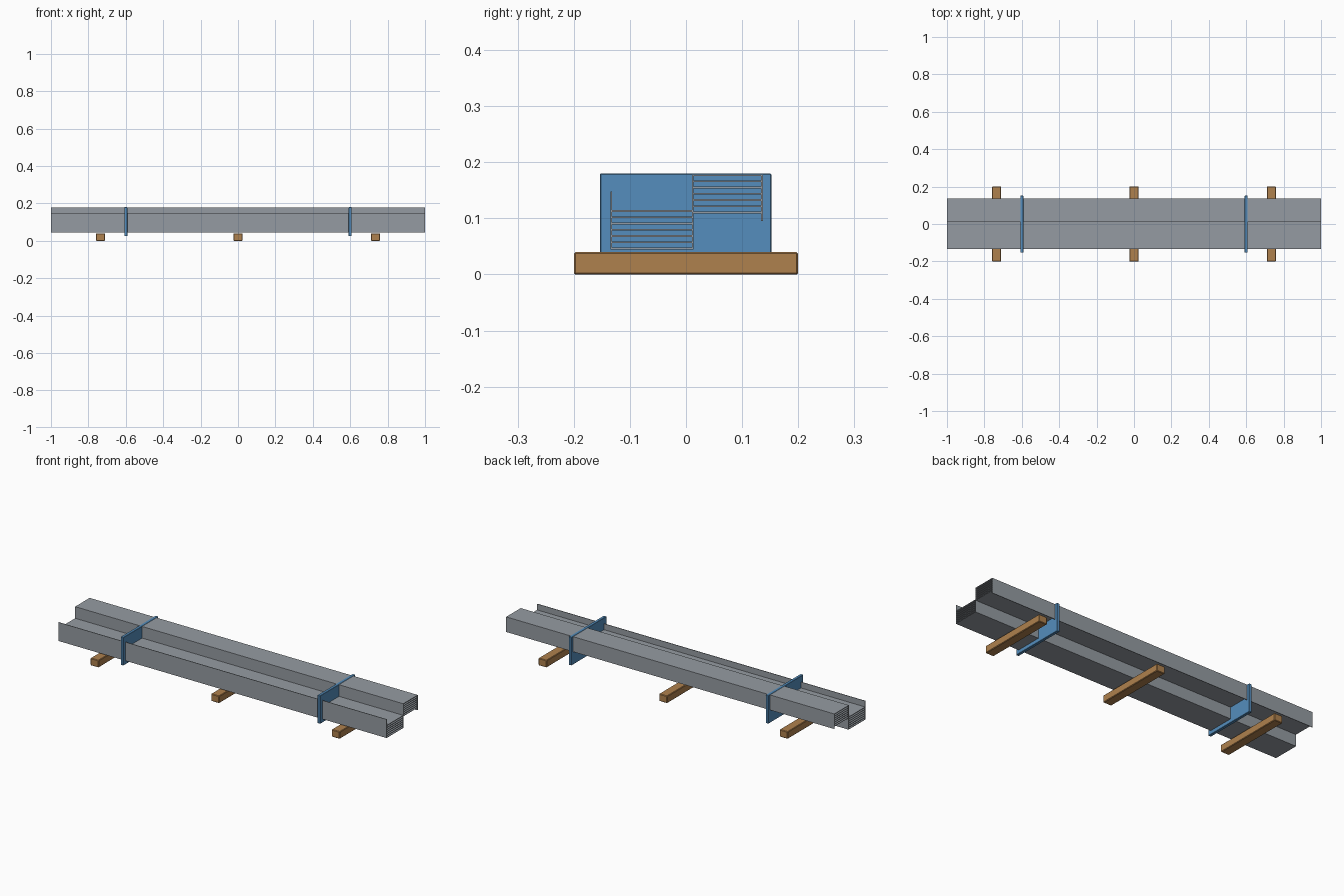
import bpy, bmesh

if "Cube" in bpy.data.objects:
    bpy.data.objects.remove(bpy.data.objects["Cube"])


def material(name, rgb):
    m = bpy.data.materials.new(name)
    m.diffuse_color = (*rgb, 1)
    m.use_nodes = True
    m.node_tree.nodes["Principled BSDF"].inputs["Base Color"].default_value = m.diffuse_color
    return m


STEEL = material("steel grey", (0.30, 0.33, 0.36))
BLUE = material("strap blue", (0.09, 0.27, 0.51))
WOOD = material("timber brown", (0.43, 0.22, 0.075))


def add_object(name, bm, mat):
    bmesh.ops.recalc_face_normals(bm, faces=bm.faces)
    mesh = bpy.data.meshes.new(name)
    bm.to_mesh(mesh)
    bm.free()
    mesh.materials.append(mat)
    ob = bpy.data.objects.new(name, mesh)
    bpy.context.collection.objects.link(ob)
    return ob


def box(name, lo, hi, mat, bevel=0):
    bm = bmesh.new()
    bmesh.ops.create_cube(bm, size=1)
    for v in bm.verts:
        v.co = [(a + b) / 2 + c * (b - a) for a, b, c in zip(lo, hi, v.co)]
    if bevel:
        bmesh.ops.bevel(bm, geom=bm.edges[:], offset=bevel, segments=1, affect='EDGES')
    return add_object(name, bm, mat)


def sheet(name, z, t=0.003):
    """Folded sheet: front lip, low flange, web, high flange, rear lip."""
    y0, y1, y2 = -0.1345, 0.0105, 0.137
    h = z + 0.067
    lower = [(y0, z + 0.036), (y0, z), (y1 + t, z), (y1 + t, h - t),
             (y2 - t, h - t), (y2 - t, h - 0.0165)]
    upper = [(y2, h - 0.0165), (y2, h), (y1, h), (y1, z + t),
             (y0 + t, z + t), (y0 + t, z + 0.036)]
    bm = bmesh.new()
    rings = [[bm.verts.new((x, y, zz)) for y, zz in lower + upper] for x in (-1, 1)]
    n = 12
    for i in range(n):
        j = (i + 1) % n
        bm.faces.new((rings[0][i], rings[0][j], rings[1][j], rings[1][i]))
    # end caps, one quad for each flat of the fold
    for ring in rings:
        for i in range(5):
            bm.faces.new((ring[i], ring[i + 1], ring[10 - i], ring[11 - i]))
    return add_object(name, bm, STEEL)


# nested stack of folded sheets
for k in range(7):
    sheet(f"folded_sheet_{k + 1}", 0.045 + k * 0.0111)

# timber bearers under the stack
for side, x in (("left", -0.735), ("middle", 0), ("right", 0.735)):
    box(f"timber_bearer_{side}", (x - 0.025, -0.2, 0), (x + 0.025, 0.2, 0.04), WOOD, 0.003)

# blue retaining plates
for side, x in (("left", -0.6), ("right", 0.6)):
    box(f"retaining_plate_{side}", (x - 0.008, -0.153, 0.025), (x + 0.008, 0.152, 0.18),
        BLUE, 0.0015)
